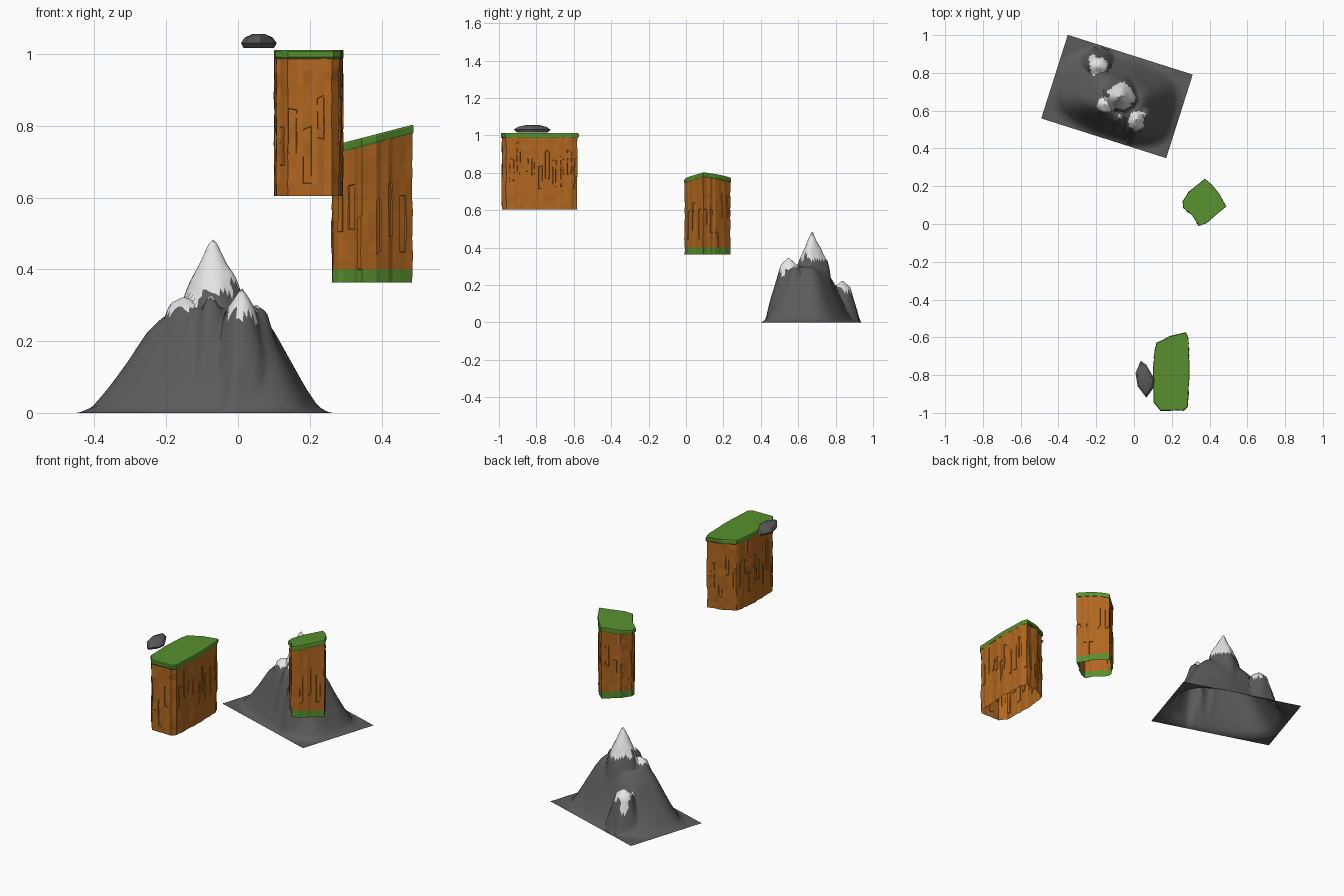
import bpy, bmesh, math, random
from mathutils import Vector, noise

random.seed(4)
if "Cube" in bpy.data.objects:
    bpy.data.objects.remove(bpy.data.objects["Cube"])


def material(name, r, g, b):
    m = bpy.data.materials.new(name)
    m.use_nodes = True
    m.diffuse_color = (r, g, b, 1)
    bsdf = m.node_tree.nodes["Principled BSDF"]
    bsdf.inputs["Base Color"].default_value = (r, g, b, 1)
    bsdf.inputs["Roughness"].default_value = 0.9
    return m


EARTH = material("orange earth", 0.44, 0.135, 0.014)
GRASS = material("grass green", 0.095, 0.28, 0.027)
STONE = material("dark stone", 0.105, 0.105, 0.105)
SNOW = material("snow white", 0.78, 0.78, 0.78)


def finish(bm, name, mats, smooth=None):
    mesh = bpy.data.meshes.new(name)
    bm.to_mesh(mesh)
    bm.free()
    ob = bpy.data.objects.new(name, mesh)
    bpy.context.collection.objects.link(ob)
    for m in mats:
        mesh.materials.append(m)
    if smooth:
        bpy.ops.object.select_all(action="DESELECT")
        ob.select_set(True)
        bpy.context.view_layer.objects.active = ob
        bpy.ops.object.shade_smooth_by_angle(angle=math.radians(smooth))


def divide(outline, step):
    """Split the edges of a closed outline into short pieces."""
    pts = []
    for i, p in enumerate(outline):
        a, b = Vector(p), Vector(outline[(i + 1) % len(outline)])
        n = max(1, round((b - a).length / step))
        pts += [a.lerp(b, k / n) for k in range(n)]
    return pts


def centre(pts):
    return sum((Vector(p) for p in pts), Vector((0, 0))) / len(pts)


def loft(bm, rings, bottom, top):
    """Skin a stack of closed rings; return the side faces by row."""
    loops = [[bm.verts.new(p) for p in ring] for ring in rings]
    n = len(loops[0])
    rows = [[bm.faces.new((lo[i], lo[(i + 1) % n], hi[(i + 1) % n], hi[i])) for i in range(n)]
            for lo, hi in zip(loops, loops[1:])]
    if bottom:
        bm.faces.new(loops[0][::-1])
    if top:
        bm.faces.new(loops[-1])
    return rows


def cliff(name, outline, z0, band, top, grass_foot):
    """Rugged earth wall, open below, with a grass slab on top."""
    c = centre(outline)
    pts = divide(outline, 0.02)
    wall = [c + (p - c) * 0.97 + Vector((random.uniform(-1, 1), random.uniform(-1, 1))) * 0.003
            for p in pts]
    rows = 9
    rings = [[(p.x, p.y, z0) for p in wall]]
    for k in range(rows + 1):
        ring = []
        for p in wall:
            s = c + (p - c) * random.uniform(0.985, 1.02)
            z = band + (top(p.x, p.y) - 0.015 - band) * k / rows
            if 0 < k < rows:
                z += random.uniform(-0.012, 0.012)
            ring.append((s.x, s.y, z))
        rings.append(ring)
    bm = bmesh.new()
    sides = loft(bm, rings, False, True)
    # tall narrow chips in the wall, one column wide
    for i in range(0, len(wall), 2):
        start = random.randint(1, rows - 4)
        strip = [sides[r][i] for r in range(start, start + random.randint(2, 4))]
        bmesh.ops.inset_region(bm, faces=strip, thickness=0.0015,
                               depth=random.choice((-0.004, 0.003)))
    if grass_foot:
        for f in bm.faces:
            f.material_index = int(f.calc_center_median().z < band)
    finish(bm, name + "_wall", [EARTH, GRASS])

    # grass slab with a slightly swollen rim
    bm = bmesh.new()
    rim = [c + (p - c) * random.uniform(0.995, 1.015) for p in divide(outline, 0.035)]
    rings = []
    for scale, drop in ((0.98, 0.025), (1.0, 0.02), (1.0, 0.005), (0.98, 0)):
        ring = []
        for p in rim:
            q = c + (p - c) * scale
            ring.append((q.x, q.y, top(q.x, q.y) - drop))
        rings.append(ring)
    loft(bm, rings, True, True)
    finish(bm, name + "_grass", [GRASS])


# Tall flat-topped cliff
cliff("tall_cliff",
      [(0.265, -0.987), (0.285, -0.965), (0.294, -0.77), (0.288, -0.61), (0.275, -0.575),
       (0.19, -0.595), (0.12, -0.63), (0.11, -0.67), (0.1, -0.78), (0.105, -0.945), (0.14, -0.987)],
      0.605, 0.64, lambda x, y: 1.012, False)

# Slanted cliff with a grassy foot
cliff("slanted_cliff",
      [(0.345, -0.009), (0.385, 0.005), (0.435, 0.05), (0.488, 0.093), (0.45, 0.16), (0.41, 0.21),
       (0.375, 0.24), (0.295, 0.175), (0.257, 0.12), (0.262, 0.085), (0.308, 0.045)],
      0.363, 0.4, lambda x, y: 0.752 + 0.26 * (x - 0.29), True)

# Small floating boulder
boulder = [(0.065, -0.92), (0.102, -0.87), (0.108, -0.82), (0.065, -0.745),
           (0.035, -0.725), (0.008, -0.79), (0.02, -0.86)]
mid = centre(boulder)
bm = bmesh.new()
loft(bm, [[(*(mid + (Vector(p) - mid) * s), z) for p in boulder]
          for s, z in ((0.85, 1.017), (1, 1.031), (0.78, 1.046), (0.35, 1.056))], True, True)
finish(bm, "boulder", [STONE], 25)

# Mountain: a height field on a turned rectangle, open below
MID = Vector((-0.09, 0.675))
U, V = Vector((0.953, -0.303)), Vector((0.303, 0.953))
HALF_U, HALF_V, CU, CV = 0.347, 0.232, 0.05, -0.03
SLOPE = [(0, 0.305), (0.3, 0.29), (0.4, 0.265), (0.5, 0.225), (0.65, 0.14),
         (0.78, 0.07), (0.9, 0.016), (1, 0)]
# x, y, height, slope along x, slope along y, reach, snow radius
PEAKS = [(-0.07, 0.675, 0.495, 2.0, 2.5, 0.085, 0.075), (0.01, 0.55, 0.35, 1.6, 1.0, 0.045, 0.045),
         (-0.15, 0.635, 0.325, 0.5, 0.7, 0.04, 0.043), (-0.075, 0.57, 0.335, 1.6, 1.2, 0.03, 0.01),
         (-0.19, 0.835, 0.225, 0.7, 0.9, 0.045, 0.048), (0.05, 0.58, 0.303, 0.8, 0.8, 0.03, 0.01)]


def slope_height(r):
    for (r0, h0), (r1, h1) in zip(SLOPE, SLOPE[1:]):
        if r <= r1:
            return h0 + (h1 - h0) * (r - r0) / (r1 - r0)
    return 0.0


def height(u, v):
    p = MID + U * u + V * v
    du, dv = u - CU, v - CV
    a = abs(du) / (HALF_U - math.copysign(1, du) * CU)
    b = abs(dv) / (HALF_V - math.copysign(1, dv) * CV)
    r = (a ** 2.8 + b ** 2.8) ** (1 / 2.8)
    r *= 1 + 0.05 * math.sin(7 * math.atan2(dv, du)) * max(0, 1 - r)
    h = slope_height(r)
    h *= 1 + 0.04 * noise.noise(Vector((p.x * 11, p.y * 11, 3)))
    for x, y, top, sx, sy, reach, snow in PEAKS:
        dx, dy = p.x - x, p.y - y
        d = math.hypot(dx * sx, dy * sy)
        d *= 1 + 0.25 * noise.noise(Vector((p.x * 25, p.y * 25, top * 9)))
        # beyond its reach a peak falls away steeply into the flank
        d += max(0, math.hypot(dx, dy) - reach) * 2.5
        h = max(h, min(top - d, 0.483))
    return h


bm = bmesh.new()
NU, NV = 72, 48
grid = []
for j in range(NV + 1):
    row = []
    for i in range(NU + 1):
        u, v = HALF_U * (2 * i / NU - 1), HALF_V * (2 * j / NV - 1)
        q = MID + U * u + V * v
        row.append(bm.verts.new((q.x, q.y, height(u, v))))
    grid.append(row)
for j in range(NV):
    for i in range(NU):
        f = bm.faces.new((grid[j][i], grid[j][i + 1], grid[j + 1][i + 1], grid[j + 1][i]))
        c = f.calc_center_median()
        # snow lies around the peaks
        for x, y, top, sx, sy, reach, snow in PEAKS:
            d = math.hypot(c.x - x, c.y - y) * (1 + 0.4 * noise.noise(c * 20))
            if d < snow and c.z > top - 0.16:
                f.material_index = 1
finish(bm, "mountain", [STONE, SNOW], 40)
